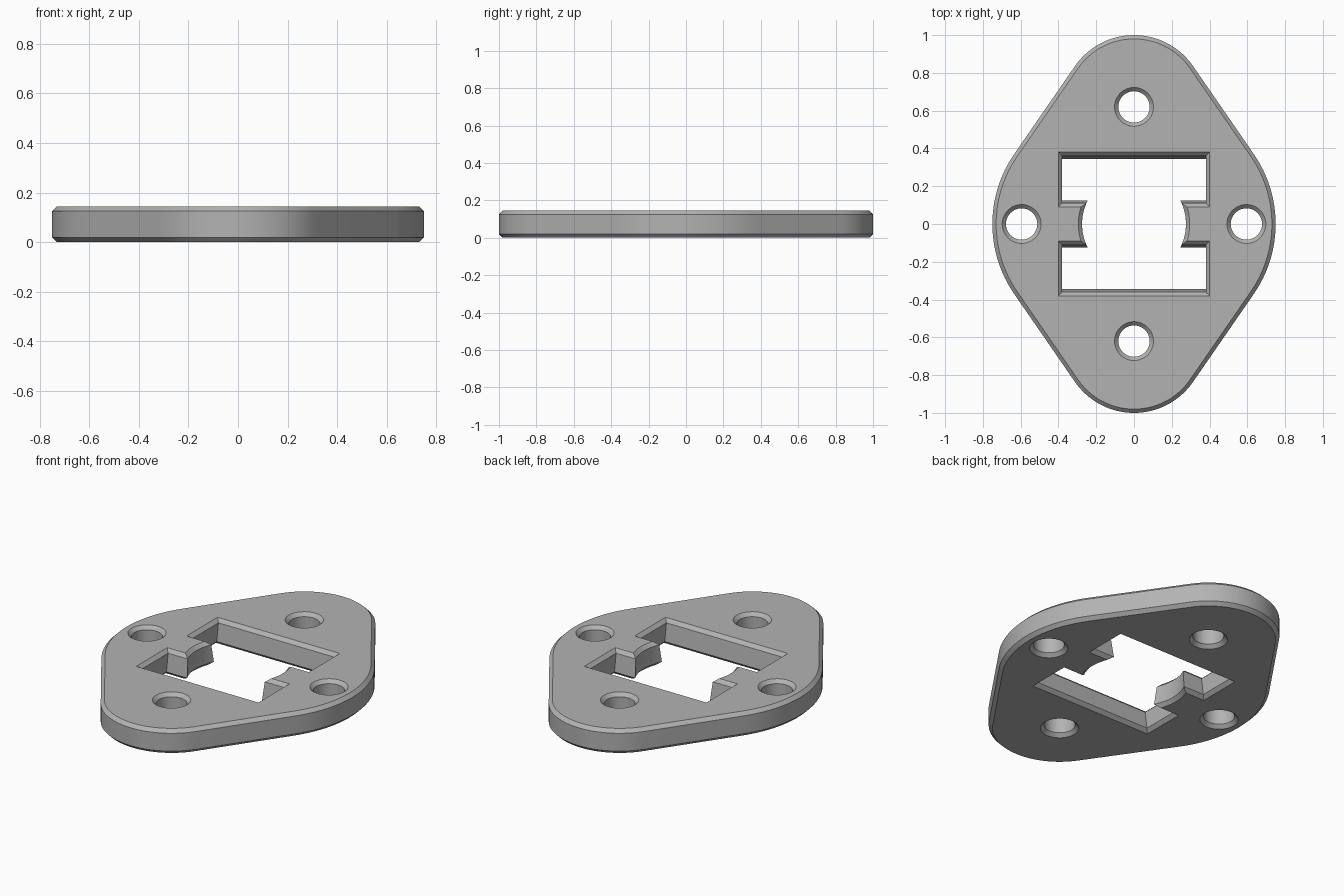
import bpy, bmesh, math

if "Cube" in bpy.data.objects:
    bpy.data.objects.remove(bpy.data.objects["Cube"])

HEIGHT = 0.145
CHAMFER = 0.02
TOP_EDGE = HEIGHT - CHAMFER

grey = bpy.data.materials.new("light grey")
grey.use_nodes = True
colour = (0.45, 0.45, 0.45, 1)
grey.diffuse_color = colour
grey.node_tree.nodes["Principled BSDF"].inputs["Base Color"].default_value = colour


def arc(cx, cy, r, start, end, steps):
    """Points on an arc, angles in radians."""
    angles = [start + (end - start) * i / steps for i in range(steps + 1)]
    return [(cx + r * math.cos(a), cy + r * math.sin(a)) for a in angles]


def loft(name, sections):
    """Solid through a stack of (z, outline) sections."""
    bm = bmesh.new()
    rings = [[bm.verts.new((x, y, z)) for x, y in pts] for z, pts in sections]
    n = len(rings[0])
    for low, high in zip(rings, rings[1:]):
        for i in range(n):
            j = (i + 1) % n
            bm.faces.new((low[i], low[j], high[j], high[i]))
    bm.faces.new(rings[0][::-1])
    bm.faces.new(rings[-1])
    bmesh.ops.recalc_face_normals(bm, faces=bm.faces[:])
    mesh = bpy.data.meshes.new(name)
    bm.to_mesh(mesh)
    bm.free()
    mesh.materials.append(grey)
    obj = bpy.data.objects.new(name, mesh)
    bpy.context.collection.objects.link(obj)
    return obj


def plate_outline(inset):
    """Rounded diamond: tangent arcs at the two sides and the two ends."""
    side_c, side_r, end_c, end_r = 0.1, 0.65, 0.62, 0.38
    t = (math.asin((side_r - end_r) / math.hypot(end_c, side_c))
         + math.atan2(side_c, end_c))
    pi = math.pi
    return (arc(side_c, 0, side_r - inset, -t, t, 24)
            + arc(0, end_c, end_r - inset, t, pi - t, 32)
            + arc(-side_c, 0, side_r - inset, pi - t, pi + t, 24)
            + arc(0, -end_c, end_r - inset, pi + t, 2 * pi - t, 32))


def opening_outline(flare, draft):
    """Rectangle with two tabs reaching in, each ending in a hollow arc."""
    x, y = 0.38 + flare, 0.36 + flare - draft
    tab, r = 0.11 - flare + draft, 0.275 + flare
    a = math.asin(tab / r)
    right = [(x, -y), (x, -tab)] + arc(0, 0, r, -a, a, 16) + [(x, tab), (x, y)]
    return right + [(-px, -py) for px, py in right]


def chamfered_cutter(name, outline):
    """Cutter flared at both faces of the plate; outline takes (flare, draft)."""
    return loft(name, [(-0.1, outline(CHAMFER, 0.015)),
                       (0, outline(CHAMFER, 0.015)),
                       (CHAMFER, outline(0, 0.015)),
                       (TOP_EDGE, outline(0, 0)),
                       (HEIGHT, outline(CHAMFER, 0)),
                       (HEIGHT + 0.1, outline(CHAMFER, 0))])


# Chamfered plate
plate = loft("mounting_plate", [(0, plate_outline(CHAMFER)),
                                (CHAMFER, plate_outline(0)),
                                (TOP_EDGE, plate_outline(0)),
                                (HEIGHT, plate_outline(CHAMFER))])

# Central opening and four screw holes
cutters = [chamfered_cutter("opening_cutter", opening_outline)]
for cx, cy in ((0.595, 0), (-0.595, 0), (0, 0.62), (0, -0.62)):
    cutters.append(chamfered_cutter(
        "hole_cutter",
        lambda flare, draft: arc(cx, cy, 0.083 + flare, 0, math.tau, 48)[:-1]))

bpy.ops.object.select_all(action="DESELECT")
plate.select_set(True)
bpy.context.view_layer.objects.active = plate
for cutter in cutters:
    cutter.hide_render = True
    cut = plate.modifiers.new("cut", "BOOLEAN")
    cut.operation = "DIFFERENCE"
    cut.solver = "EXACT"
    cut.object = cutter
    bpy.ops.object.modifier_apply(modifier=cut.name)
for cutter in cutters:
    bpy.data.objects.remove(cutter)

bpy.ops.object.shade_smooth_by_angle(angle=math.radians(30))
